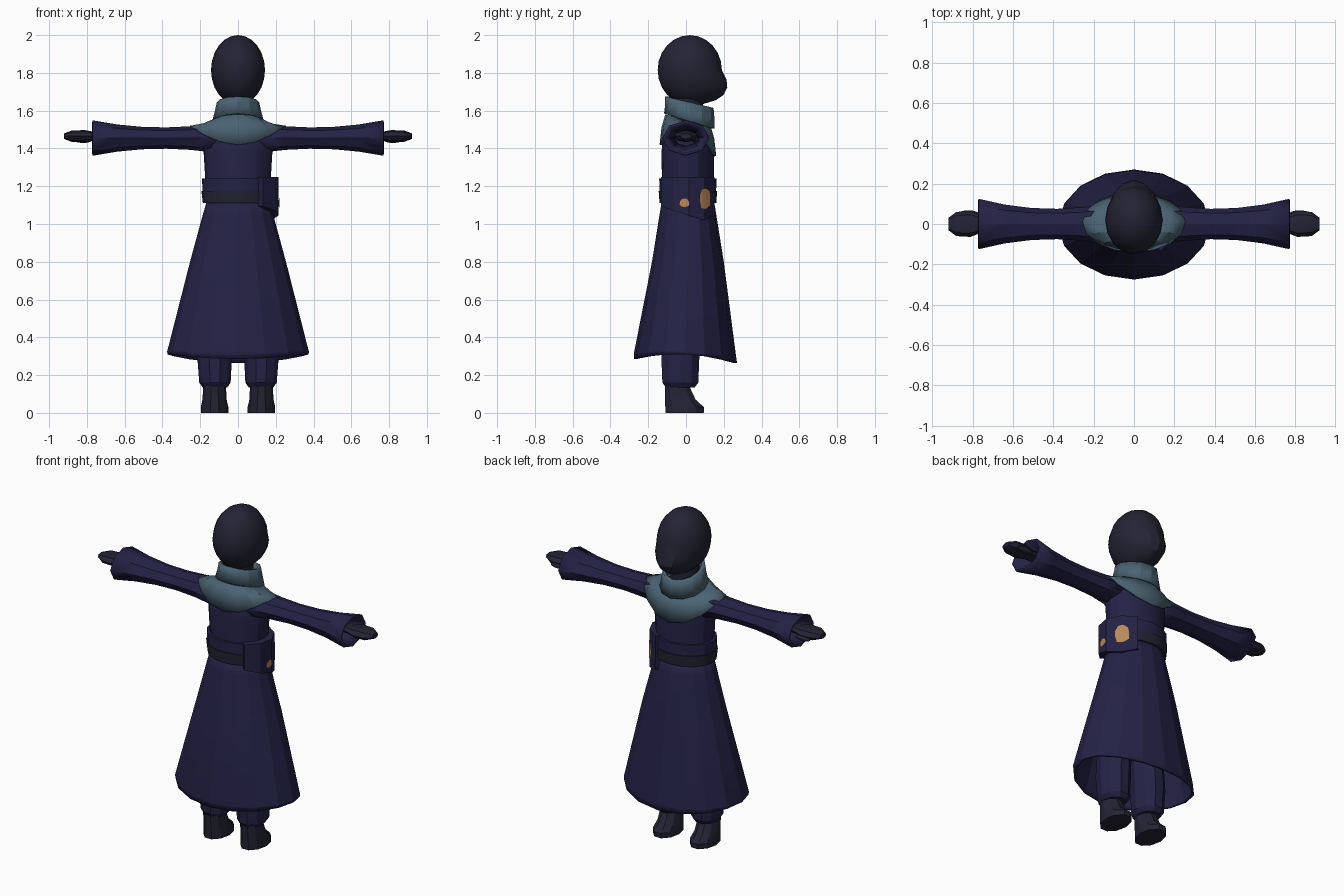
import bpy, bmesh, math, random

cube = bpy.data.objects.get("Cube")
if cube:
    bpy.data.objects.remove(cube, do_unlink=True)
random.seed(4)


def material(name, red, green, blue):
    mat = bpy.data.materials.new(name)
    mat.use_nodes = True
    mat.diffuse_color = (red, green, blue, 1)
    shader = mat.node_tree.nodes["Principled BSDF"]
    shader.inputs["Base Color"].default_value = mat.diffuse_color
    shader.inputs["Roughness"].default_value = .9
    return mat


navy = material("navy_cloth", .018, .016, .06)
dark = material("dark_cloth", .017, .017, .034)
teal = material("teal_scarf", .07, .125, .17)
gold = material("gold_patch", .5, .24, .1)


def finish(name, bm, mat, sharp=25, shell=0):
    """Turn a bmesh into a shaded object, thickened inward if it is a shell."""
    bmesh.ops.recalc_face_normals(bm, faces=bm.faces)
    mesh = bpy.data.meshes.new(name)
    bm.to_mesh(mesh)
    bm.free()
    mesh.materials.append(mat)
    part = bpy.data.objects.new(name, mesh)
    bpy.context.collection.objects.link(part)
    bpy.ops.object.select_all(action='DESELECT')
    part.select_set(True)
    bpy.context.view_layer.objects.active = part
    bpy.ops.object.shade_smooth_by_angle(angle=math.radians(sharp))
    if shell:
        thick = part.modifiers.new("thickness", 'SOLIDIFY')
        thick.thickness = shell
        thick.offset = -1


def loft(name, mat, rings, shell=0, sharp=25):
    """Skin a list of closed rings; solid parts get end caps."""
    bm = bmesh.new()
    rows = [[bm.verts.new(point) for point in ring] for ring in rings]
    for low, high in zip(rows, rows[1:]):
        for i in range(len(low)):
            bm.faces.new((low[i - 1], low[i], high[i], high[i - 1]))
    if not shell:
        bm.faces.new(rows[0])
        bm.faces.new(rows[-1])
    finish(name, bm, mat, sharp, shell)


def circle(count):
    for i in range(count):
        angle = math.tau * i / count
        yield math.cos(angle), math.sin(angle)


def level(z, width, depth, x=0, y=.01, tilt=0, lift=0, count=16):
    """Level oval; tilt raises its +y end and lift raises both x ends."""
    return [(x + width * c, y + depth * s, z + tilt * s + lift * c * c)
            for c, s in circle(count)]


def across(x, depth, height, z=1.455):
    """Upright oval around an arm."""
    return [(x, depth * c, z + height * s) for c, s in circle(8)]


def ball(name, mat, centre, size, rule=None):
    """Sphere reshaped by an optional rule on its unit coordinates."""
    bm = bmesh.new()
    bmesh.ops.create_uvsphere(bm, u_segments=16, v_segments=12, radius=1)
    for vert in bm.verts:
        if rule:
            rule(vert.co)
        for axis in range(3):
            vert.co[axis] = centre[axis] + size[axis] * vert.co[axis]
    finish(name, bm, mat)


# Head: an egg whose masked lower face juts forward
def jut_face(co):
    if co.y > 0 and co.z < 0:
        co.y *= 1 - .7 * co.z


ball("head", dark, (0, .02, 1.815), (.143, .17, .185), jut_face)
loft("neck", dark, [level(z, .08, .08) for z in (1.5, 1.7)])

# Scarf: shoulder mantle and standing collar
loft("scarf_mantle", teal, [
    level(1.39, .255, .15, tilt=-.03, lift=.13),
    level(1.48, .19, .14, tilt=-.03, lift=.05),
    level(1.55, .125, .12, tilt=-.03)], shell=.015)
loft("scarf_collar", teal, [
    level(1.545, .137, .134, y=.018, tilt=-.04, count=12),
    level(1.6, .122, .13, y=.02, tilt=-.035, count=12),
    level(1.645, .112, .128, y=.018, tilt=-.03, count=12)], shell=.02)

# Torso, sash and belt
loft("torso", navy, [
    level(1.1, .165, .135),
    level(1.38, .182, .14),
    level(1.45, .19, .132),
    level(1.5, .16, .11)])
loft("waist_sash", navy, [level(1.16, .188, .149), level(1.24, .19, .152)])
loft("belt", dark, [level(1.11, .186, .15), level(1.175, .194, .155)])

# Long flared skirt with a dipping hem, open below
loft("robe_skirt", navy, [
    level(1.14, .16, .135),
    level(1.05, .186, .15),
    level(.8, .254, .19),
    level(.31, .375, .27, y=-.005, tilt=-.01, lift=.015),
    level(.275, .374, .272, y=-.002, tilt=-.01, lift=.035)],
    shell=.015, sharp=15)

# Hip pouch: a plate bent around the waist, deepest toward +y
pouch_width, pouch_depth = .215, .17
angles = [-.9 + .5 * i for i in range(5)]


def pouch_column(angle):
    x, y = pouch_width * math.cos(angle), pouch_depth * math.sin(angle)
    low, high = 1.02 + .05 * abs(angle - .6), 1.25
    inner = .8
    return [(x, y, low), (x, y, high),
            (x * inner, y * inner, high), (x * inner, y * inner, low)]


loft("hip_pouch", navy, [pouch_column(angle) for angle in angles], sharp=10)


# Ragged gold patches folded over the pouch creases
def patch(name, y, z, width, height):
    bm = bmesh.new()
    outline = []
    for c, s in circle(9):
        reach = random.uniform(.8, 1.2)
        outline.append(bm.verts.new(
            (0, y + width * reach * c, z + height * reach * s)))
    bm.faces.new(outline)
    for angle in angles:
        bmesh.ops.bisect_plane(
            bm, geom=bm.verts[:] + bm.edges[:] + bm.faces[:],
            plane_co=(0, pouch_depth * math.sin(angle), 0), plane_no=(0, 1, 0))
    for vert in bm.verts:
        slope = math.asin(vert.co.y / pouch_depth)
        vert.co.x = pouch_width * math.cos(slope) + .004
    finish(name, bm, gold)


patch("small_patch", -.01, 1.115, .03, .025)
patch("large_patch", .1, 1.14, .035, .055)


# Wide sleeve, narrowest mid-arm and flaring to an open cuff
def sleeve_ring(side, x):
    depth = .075 + .05 * ((x - .4) / .37) ** 2
    return across(side * x, depth, depth * .75)


for label, side in (("left", 1), ("right", -1)):
    loft(label + "_sleeve", navy,
         [sleeve_ring(side, .12 + .13 * i) for i in range(6)], shell=.015)

    # Mitten hand and thumb
    loft(label + "_hand", dark, [
        across(side * x, size, size / 2, z=1.465)
        for x, size in ((.6, .045), (.76, .045), (.81, .064),
                        (.88, .06), (.92, .03))])
    ball(label + "_thumb", dark, (side * .82, .05, 1.445), (.05, .018, .016))

    # Baggy trouser leg gathered above the boot
    loft(label + "_trouser_leg", navy, [
        level(z, width, depth, x=side * x, y=-.03, count=10)
        for z, width, depth, x in ((.135, .065, .08, .122), (.16, .083, .1, .122),
                                   (.3, .092, .106, .124), (.9, .085, .09, .09))])

    # Boot: heel stays put while the toe runs forward
    loft(label + "_boot", dark, [
        level(z, width, length, x=side * .124, y=length - .115, count=10)
        for z, width, length in ((0, .073, .107), (.03, .073, .108),
                                 (.07, .064, .085), (.15, .06, .066))])
